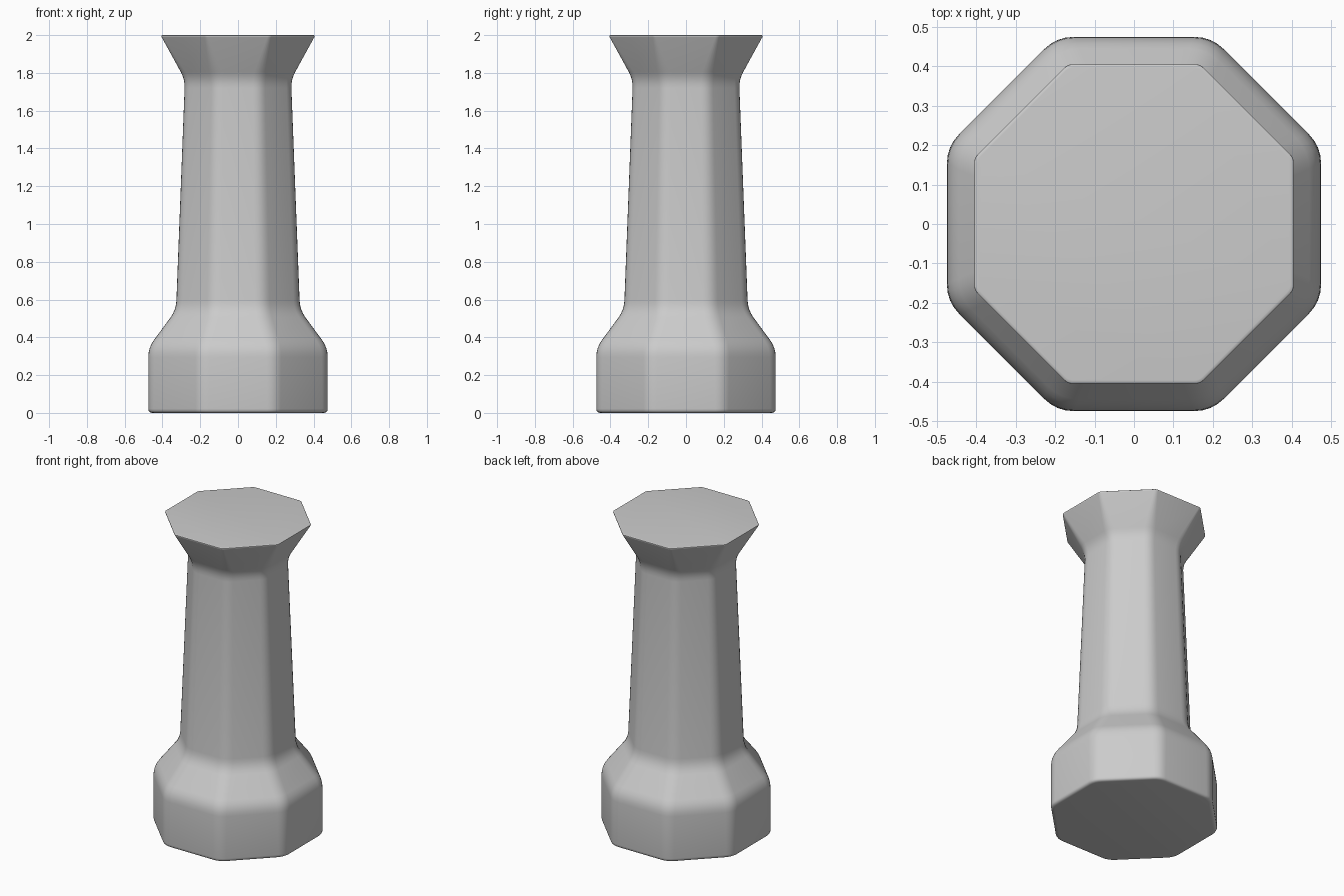
import bpy, bmesh
from math import sin, cos, tan, radians, pi
from mathutils import Vector

if "Cube" in bpy.data.objects:
    bpy.data.objects.remove(bpy.data.objects["Cube"])

SIDES = 8
HALF = pi / SIDES
CORNER_STEPS = 4

# Side profile: distance to flat, height, edge-softening length, corner radius
PROFILE = [
    (0.475, 0.00, 0.022, 0.10),
    (0.475, 0.345, 0.05, 0.11),
    (0.328, 0.545, 0.05, 0.11),
    (0.281, 1.765, 0.045, 0.09),
    (0.410, 2.00, 0.013, 0.03),
]


def softened(profile):
    """Replace each profile corner with a short curve."""
    pts = [Vector(p[:2]) for p in profile]
    ends = [Vector((0, 0))] + pts + [Vector((0, 2))]
    rows = []
    for i, (a, z, length, radius) in enumerate(profile):
        p = pts[i]
        start = p + (ends[i] - p).normalized() * length
        end = p + (ends[i + 2] - p).normalized() * length
        for k in range(5):
            t = k / 4
            q = start * (1 - t) ** 2 + p * 2 * t * (1 - t) + end * t ** 2
            rows.append((q.x, q.y, radius))
    return rows


def octagon_ring(bm, apothem, z, radius):
    """Octagon with rounded corners, flats facing the axes."""
    ring = []
    for s in range(SIDES):
        mid = HALF + s * 2 * HALF
        d = (apothem - radius) / cos(HALF)
        for k in range(CORNER_STEPS + 1):
            ang = mid - HALF + 2 * HALF * k / CORNER_STEPS
            ring.append(bm.verts.new((d * cos(mid) + radius * cos(ang),
                                      d * sin(mid) + radius * sin(ang), z)))
    return ring


# Single lofted body: base block, shoulder, tapered shaft and flared head
bm = bmesh.new()
rings = [octagon_ring(bm, *row) for row in softened(PROFILE)]
for low, high in zip(rings, rings[1:]):
    n = len(low)
    for i in range(n):
        j = (i + 1) % n
        bm.faces.new((low[i], low[j], high[j], high[i]))
bm.faces.new(rings[0][::-1])
bm.faces.new(rings[-1])
bmesh.ops.recalc_face_normals(bm, faces=bm.faces)

mesh = bpy.data.meshes.new("octagonal_pillar")
bm.to_mesh(mesh)
bm.free()
pillar = bpy.data.objects.new("octagonal_pillar", mesh)
bpy.context.collection.objects.link(pillar)

# Smooth shading with crisp rims
bpy.context.view_layer.objects.active = pillar
pillar.select_set(True)
bpy.ops.object.shade_smooth_by_angle(angle=radians(30))
